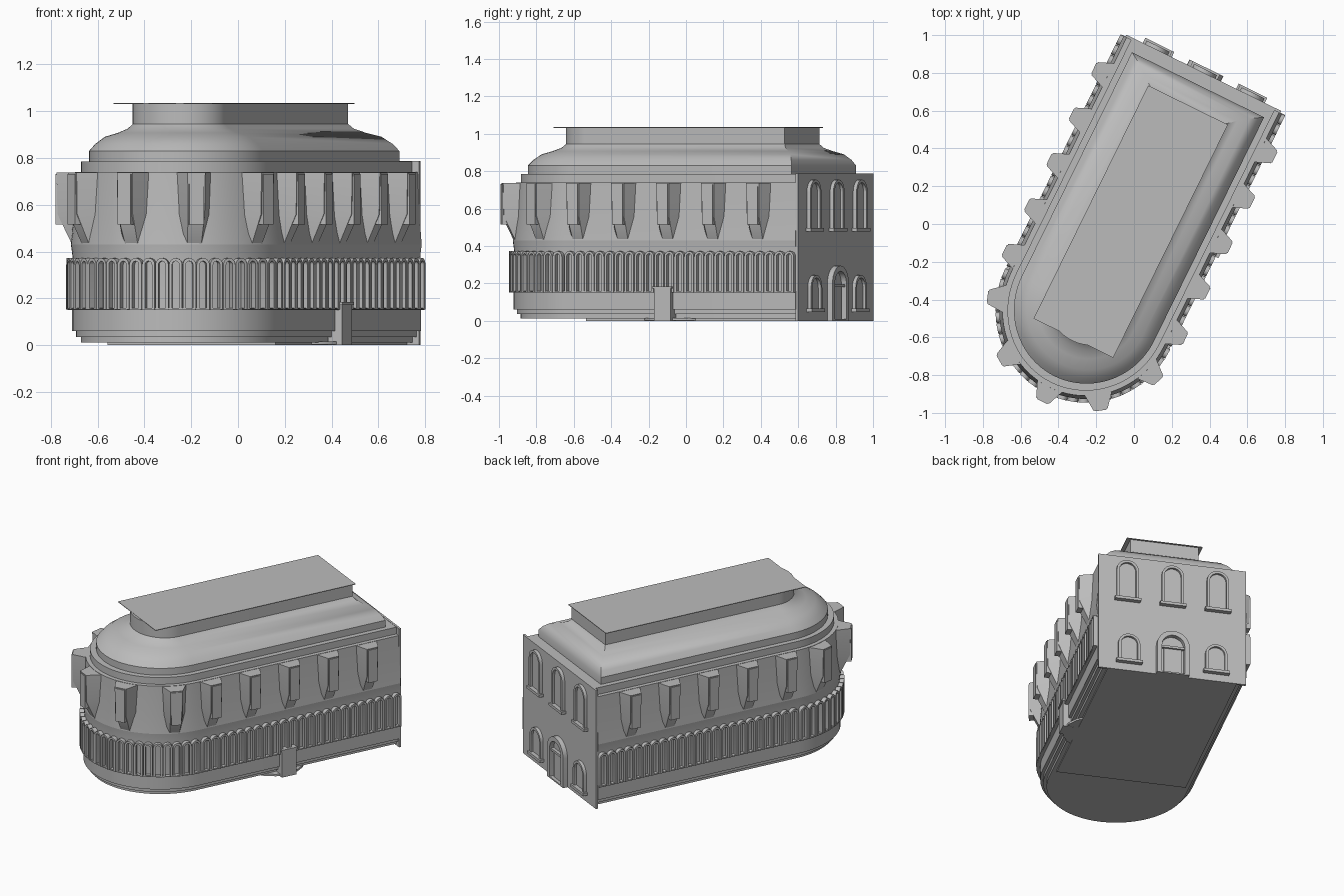
import bpy, bmesh
from math import pi, cos, sin, radians
from mathutils import Matrix, Vector

cube = bpy.data.objects.get("Cube")
if cube:
    bpy.data.objects.remove(cube, do_unlink=True)

stone = bpy.data.materials.new("grey_stone")
stone.use_nodes = True
stone.diffuse_color = (0.5, 0.5, 0.5, 1)
stone.node_tree.nodes["Principled BSDF"].inputs["Base Color"].default_value = (0.5, 0.5, 0.5, 1)

# Building frame: facade at y = 0, rounded end towards -y, then turned into place
PLACE = Matrix.Translation((0.37, 0.80, 0)) @ Matrix.Rotation(radians(-26.2), 4, 'Z')
ARC_Y = -1.39
parts = []


def finish(bm, name):
    bmesh.ops.recalc_face_normals(bm, faces=bm.faces)
    mesh = bpy.data.meshes.new(name)
    bm.to_mesh(mesh)
    bm.free()
    mesh.transform(PLACE)
    mesh.materials.append(stone)
    obj = bpy.data.objects.new(name, mesh)
    bpy.context.collection.objects.link(obj)
    parts.append(obj)


def skin(bm, rings, m=Matrix(), cap_ends=True):
    loops = [[bm.verts.new(m @ Vector(p)) for p in ring] for ring in rings]
    n = len(loops[0])
    for low, high in zip(loops, loops[1:]):
        for i in range(n):
            j = (i + 1) % n
            bm.faces.new((low[i], low[j], high[j], high[i]))
    if cap_ends:
        bm.faces.new(loops[0])
        bm.faces.new(loops[-1])


def outline(a, r, back, z, n=40):
    arc = [(a * cos(pi * i / n), ARC_Y - r * sin(pi * i / n), z) for i in range(n + 1)]
    return [(a, -back, z)] + arc + [(-a, -back, z)]


def tier(name, rows):
    bm = bmesh.new()
    skin(bm, [outline(*row) for row in rows])
    finish(bm, name)


def wall_rows(pairs):
    return [(r - 0.015, r, 0.01, z) for r, z in pairs]


def box(bm, x0, x1, y0, y1, z0, z1, m=Matrix()):
    skin(bm, [[(x0, y0, z), (x1, y0, z), (x1, y1, z), (x0, y1, z)] for z in (z0, z1)], m)


def arch(w, z0, z1, y, n=10):
    h = w / 2
    curve = [(h * cos(pi * i / n), y, z1 - h + h * sin(pi * i / n)) for i in range(n + 1)]
    return [(h, y, z0)] + curve + [(-h, y, z0)]


def arch_frame(bm, w, rim, z0, z1, depth, m, n=10):
    inner = (w - 2 * rim, z0 + rim * 0.3, z1 - rim)
    skin(bm, [arch(w, z0, z1, -0.01, n), arch(w, z0, z1, depth, n),
              arch(*inner, depth, n), arch(*inner, -0.01, n)], m, False)


def facing(x, y, nx, ny):
    # local x runs along the wall, local y points outwards
    return Matrix(((ny, nx, 0, x), (-nx, ny, 0, y), (0, 0, 1, 0), (0, 0, 0, 1)))


def wall_spots(r, straight, angles):
    a = r - 0.015
    for v in straight:
        for side in (-1, 1):
            yield facing(side * a, -v, side, 0)
    for t in angles:
        yield facing(a * cos(t), ARC_Y - r * sin(t), cos(t), -sin(t))


# Stacked tiers of the hall
tier("stepped_base", wall_rows([(0.44, 0.012), (0.44, 0.035), (0.46, 0.035), (0.46, 0.06),
                                (0.478, 0.06), (0.478, 0.15), (0.496, 0.15), (0.496, 0.158)]))
tier("arcade_wall", wall_rows([(0.474, 0.15), (0.474, 0.37), (0.482, 0.43)]))
tier("upper_wall", wall_rows([(0.482, 0.43), (0.472, 0.55), (0.465, 0.74)]))
tier("cornice", wall_rows([(0.438, 0.73), (0.438, 0.785)]))
tier("domed_roof", [(0.39, 0.40, 0.07, 0.78), (0.39, 0.40, 0.07, 0.83),
                    (0.365, 0.37, 0.085, 0.86), (0.325, 0.325, 0.11, 0.89),
                    (0.27, 0.265, 0.15, 0.907), (0.23, 0.215, 0.185, 0.925),
                    (0.21, 0.19, 0.2, 0.945)])
tier("roof_drum", [(0.21, 0.19, 0.2, 0.94), (0.21, 0.19, 0.2, 1.033)])

bm = bmesh.new()
box(bm, -0.235, 0.235, -1.565, -0.19, 1.031, 1.035)
finish(bm, "roof_slab")

# Underside floor and side porch step
bm = bmesh.new()
box(bm, -0.40, 0.40, -1.29, -0.01, 0, 0.02)
finish(bm, "floor_slab")

bm = bmesh.new()
skin(bm, [[(0.29 + 0.19 * cos(pi * i / 8), -0.79 + 0.19 * sin(pi * i / 8), z)
           for i in range(16)] for z in (0.002, 0.015)])
finish(bm, "porch_step")

# Buttresses with a flat panel on each front
bays = [0.235 + 0.268 * i for i in range(5)]
turns = [radians(t) for t in (19, 56, 90, 124, 161)]
butts, panels = bmesh.new(), bmesh.new()
for m in wall_spots(0.470, bays, turns):
    skin(butts, [[(-b, -0.03, z), (b, -0.03, z), (t, d, z), (-t, d, z)]
                 for b, t, d, z in ((0.055, 0.03, 0.008, 0.43), (0.075, 0.036, 0.07, 0.56),
                                    (0.08, 0.038, 0.074, 0.738))], m)
    box(panels, -0.031, 0.031, 0.03, 0.079, 0.515, 0.732, m)
finish(butts, "buttresses")
finish(panels, "buttress_panels")

# Blind arcade running round the walls
bm = bmesh.new()
step = 0.0595
count = 26
for m in wall_spots(0.474, [0.04 + step * i for i in range(23)],
                    [pi * (i + 0.5) / count for i in range(count)]):
    arch_frame(bm, 0.056, 0.013, 0.152, 0.372, 0.027, m, 8)
finish(bm, "arcade")

# Side door
bm = bmesh.new()
side = facing(0.46, -0.79, 1, 0)
box(bm, -0.05, 0.05, -0.03, 0.035, 0, 0.18, side)
box(bm, -0.056, 0.056, -0.03, 0.042, 0.172, 0.184, side)
finish(bm, "side_door")

# Flat facade
bm = bmesh.new()
box(bm, -0.457, 0.457, -0.014, 0, 0, 0.787)
finish(bm, "facade")

# Facade windows
frames, panes, sills = bmesh.new(), bmesh.new(), bmesh.new()
windows = [(x, 0.49, 0.755) for x in (-0.28, 0, 0.28)] + [(x, 0.06, 0.245) for x in (-0.27, 0.27)]
for x, z0, z1 in windows:
    m = facing(x, 0, 0, 1)
    arch_frame(frames, 0.135, 0.016, z0, z1, 0.02, m)
    skin(panes, [arch(0.11, z0, z1 - 0.012, y) for y in (-0.002, 0.004)], m)
    box(sills, -0.08, 0.08, -0.005, 0.03, z0 - 0.012, z0 + 0.006, m)
finish(frames, "window_frames")
finish(panes, "window_panes")
finish(sills, "window_sills")

# Main entrance with arched hood
bm = bmesh.new()
m = facing(0, 0, 0, 1)
arch_frame(bm, 0.20, 0.03, 0.0, 0.295, 0.03, m, 14)
finish(bm, "entrance_hood")
bm = bmesh.new()
box(bm, -0.055, 0.055, -0.005, 0.008, 0, 0.18, m)
box(bm, -0.07, 0.07, -0.005, 0.02, 0.18, 0.195, m)
finish(bm, "entrance_door")

# Smooth shading with crisp edges
bpy.ops.object.select_all(action='DESELECT')
for obj in parts:
    obj.select_set(True)
bpy.context.view_layer.objects.active = parts[0]
bpy.ops.object.shade_smooth_by_angle(angle=radians(35))
